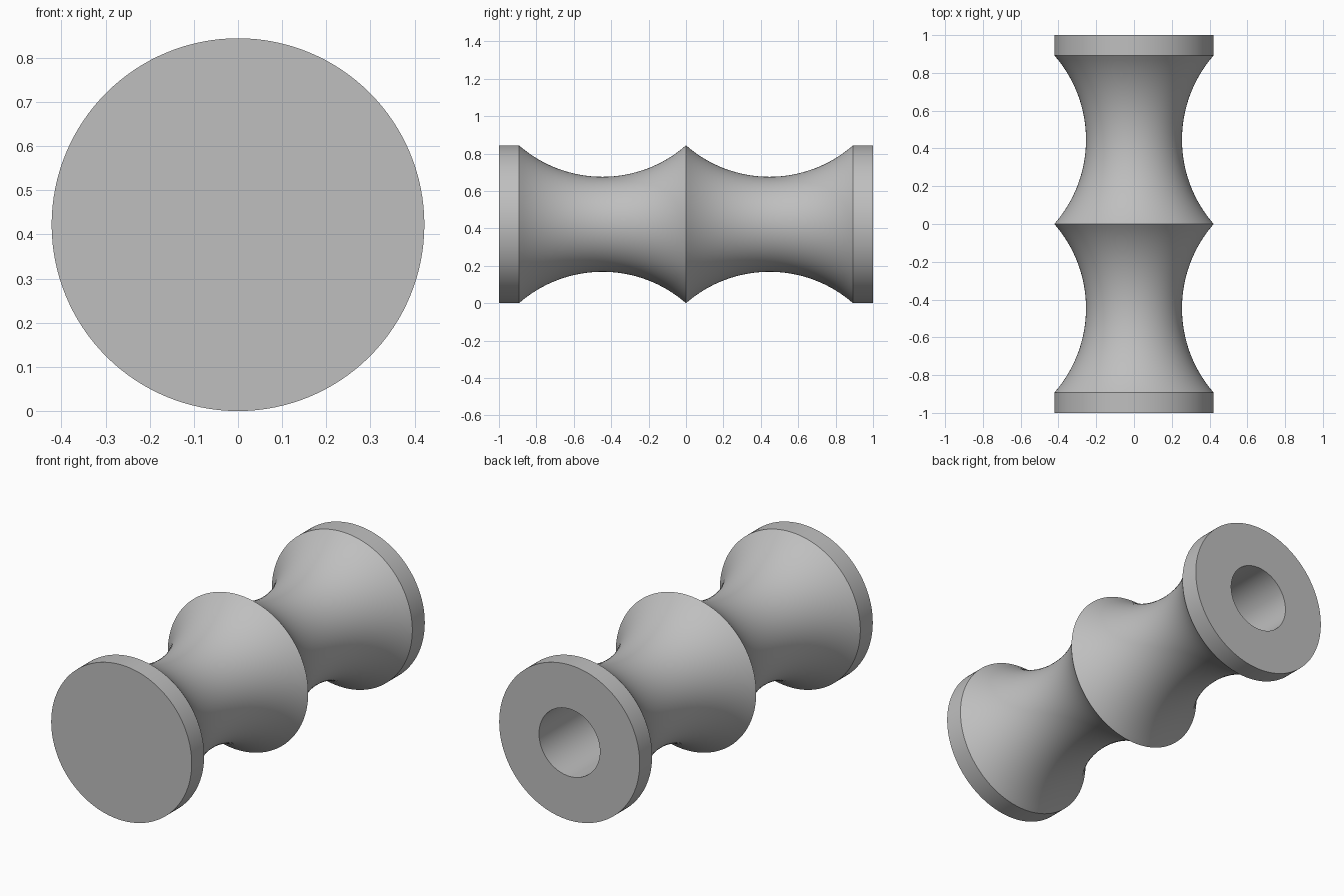
import bpy, bmesh, math
from mathutils import Vector

RADIUS, WAIST, BORE = 0.422, 0.254, 0.183
FLANGE, BORE_END = 0.893, -0.893
SIDES, ARC_STEPS = 128, 32

cube = bpy.data.objects.get("Cube")
if cube:
    bpy.data.objects.remove(cube, do_unlink=True)

grey = bpy.data.materials.new("light_grey")
grey.use_nodes = True
colour = (0.52, 0.52, 0.52, 1)
grey.diffuse_color = colour
grey.node_tree.nodes["Principled BSDF"].inputs["Base Color"].default_value = colour


def groove(start, end):
    """Circular concave arc between two points on the outer radius."""
    half, sag = (end - start) / 2, RADIUS - WAIST
    arc_radius = (half ** 2 + sag ** 2) / (2 * sag)
    sweep = math.asin(half / arc_radius)
    points = []
    for i in range(ARC_STEPS + 1):
        a = sweep * (2 * i / ARC_STEPS - 1)
        points.append((WAIST + arc_radius * (1 - math.cos(a)),
                       start + half + arc_radius * math.sin(a)))
    return points


# Half section: solid front, flange, two grooves, flange, blind bore from the back
profile = [(0, -1), (RADIUS, -1)]
profile += groove(-FLANGE, 0) + groove(0, FLANGE)[1:]
profile += [(RADIUS, 1), (BORE, 1), (BORE, BORE_END), (0, BORE_END)]

# Turn the section about the long axis
bm = bmesh.new()
verts = [bm.verts.new((r, y, 0)) for r, y in profile]
edges = [bm.edges.new(pair) for pair in zip(verts, verts[1:])]
bmesh.ops.spin(bm, geom=verts + edges, cent=(0, 0, 0), axis=(0, 1, 0),
               angle=math.tau, steps=SIDES, use_merge=False)
bmesh.ops.remove_doubles(bm, verts=bm.verts, dist=1e-5)
bmesh.ops.recalc_face_normals(bm, faces=bm.faces)
bmesh.ops.translate(bm, verts=bm.verts, vec=Vector((0, 0, RADIUS)))
mesh = bpy.data.meshes.new("double_groove_roller")
bm.to_mesh(mesh)
bm.free()
mesh.materials.append(grey)

roller = bpy.data.objects.new("double_groove_roller", mesh)
bpy.context.collection.objects.link(roller)
bpy.ops.object.select_all(action="DESELECT")
roller.select_set(True)
bpy.context.view_layer.objects.active = roller
bpy.ops.object.shade_smooth_by_angle(angle=math.radians(30))
